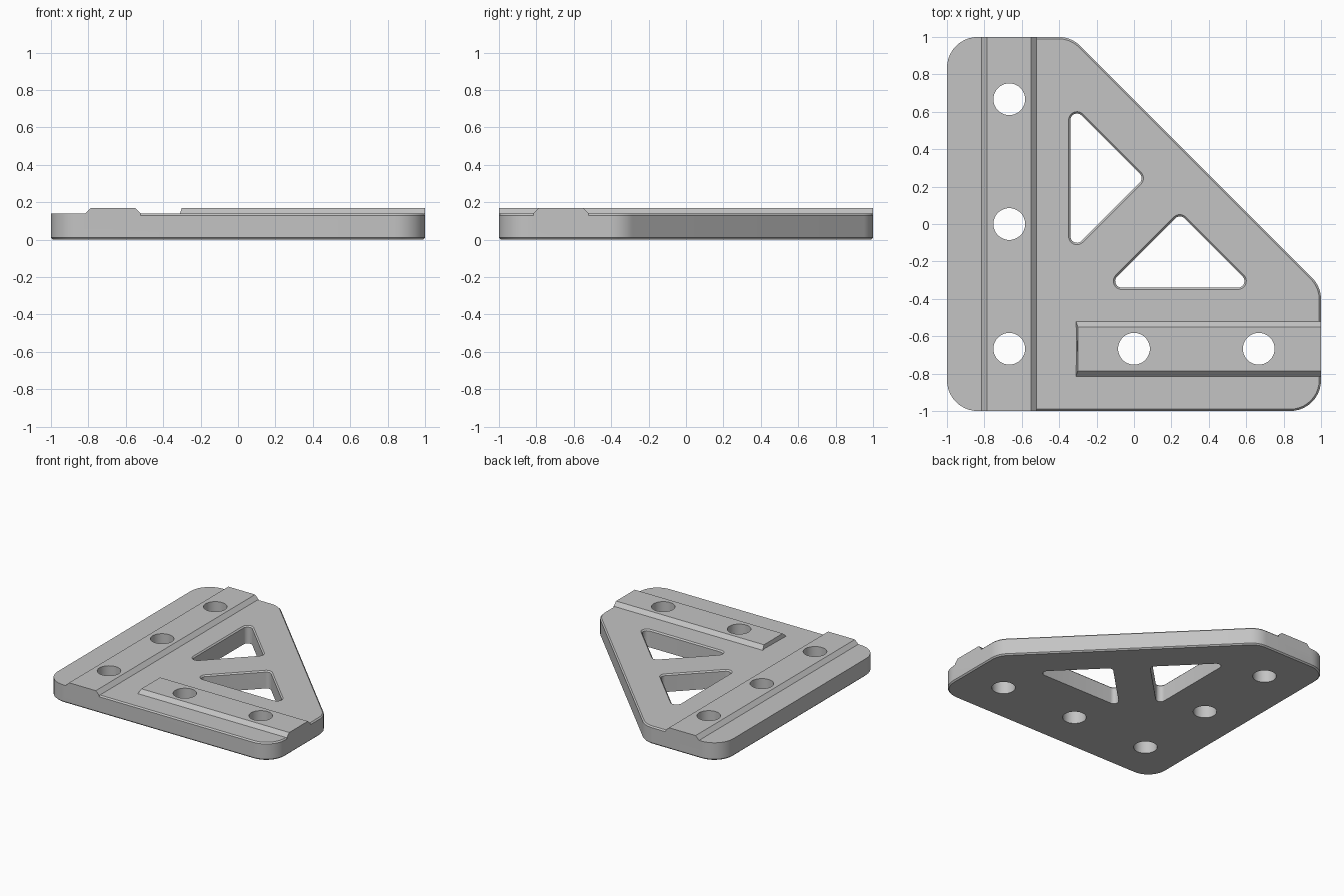
import bpy, bmesh
from math import pi, tan, cos, sin
from mathutils import Vector

if "Cube" in bpy.data.objects:
    bpy.data.objects.remove(bpy.data.objects["Cube"])

grey = bpy.data.materials.new("light grey")
grey.use_nodes = True
colour = (0.55, 0.55, 0.55, 1)
grey.diffuse_color = colour
grey.node_tree.nodes["Principled BSDF"].inputs["Base Color"].default_value = colour

TOP, RIDGE_TOP, EDGE = 0.14, 0.17, 0.01
CORNER = 0.165


def rounded(corners, radii, grow=0, steps=10):
    """Counter-clockwise outline with rounded corners, offset outward by grow."""
    points = []
    for i, (corner, r) in enumerate(zip(corners, radii)):
        c = Vector(corner)
        into = (c - Vector(corners[i - 1])).normalized()
        out = (Vector(corners[(i + 1) % len(corners)]) - c).normalized()
        turn = into.angle(out)
        normal = Vector((into.y, -into.x))
        centre = c - into * r * tan(turn / 2) - normal * r
        for k in range(steps + 1):
            a = turn * k / steps
            points.append(centre + (normal * cos(a) + into * sin(a)) * (r + grow))
    return points


def loft(name, loops):
    """Closed solid through matching loops of 3D points."""
    bm = bmesh.new()
    rings = [[bm.verts.new(p) for p in loop] for loop in loops]
    for a, b in zip(rings, rings[1:]):
        for i in range(len(a)):
            bm.faces.new((a[i - 1], a[i], b[i], b[i - 1]))
    bm.faces.new(rings[0])
    bm.faces.new(rings[-1])
    bmesh.ops.recalc_face_normals(bm, faces=bm.faces)
    mesh = bpy.data.meshes.new(name)
    bm.to_mesh(mesh)
    bm.free()
    mesh.materials.append(grey)
    obj = bpy.data.objects.new(name, mesh)
    bpy.context.collection.objects.link(obj)
    return obj


def slab(name, corners, radii, layers):
    return loft(name, [[(p.x, p.y, z) for p in rounded(corners, radii, grow)]
                       for z, grow in layers])


def ridge(name, start, taper, swap):
    """Raised strip with sloped flanks, running along y (or x when swapped)."""
    half = [(-0.815, 0.1), (-0.815, TOP), (-0.785, RIDGE_TOP),
            (-0.55, RIDGE_TOP), (-0.52, TOP), (-0.52, 0.1)]
    loops = []
    for end in (start, 1):
        loop = []
        for across, z in half:
            along = end + (taper if end == start and z == RIDGE_TOP else 0)
            loop.append((along, across, z) if swap else (across, along, z))
        loops.append(loop)
    return loft(name, loops)


def combine(target, tool, operation):
    mod = target.modifiers.new(operation, 'BOOLEAN')
    mod.operation, mod.solver, mod.object = operation, 'EXACT', tool
    tool.hide_render = True
    bpy.context.view_layer.objects.active = target
    bpy.ops.object.modifier_apply(modifier=mod.name)
    bpy.data.objects.remove(tool)


# Main plate with chamfered rims
outline = [(-1, -1), (1, -1), (1, -0.335), (-0.335, 1), (-1, 1)]
plate = slab("bracket_plate", outline, [CORNER] * 5,
             [(0, -EDGE), (EDGE, 0), (TOP - EDGE, 0), (TOP, -EDGE)])

# Left border with a square upper edge
border = slab("left_border", [(-1, -1), (-0.53, -1), (-0.53, 1), (-1, 1)],
              [CORNER, 0.004, 0.004, CORNER], [(0.1, 0), (TOP, 0)])
combine(plate, border, 'UNION')

# Long and short raised strips
combine(plate, ridge("long_ridge", -1, 0, False), 'UNION')
combine(plate, ridge("short_ridge", -0.31, 0.01, True), 'UNION')

# Triangular windows, mirrored about the diagonal rib
window = [(-0.34, -0.15), (0.055, 0.245), (-0.34, 0.64)]
flipped = [(y, x) for x, y in reversed(window)]
for corners in (window, flipped):
    cutter = slab("window_cutter", corners, [0.035] * 3,
                  [(-0.1, 0), (TOP - EDGE, 0), (TOP + EDGE, 2 * EDGE)])
    combine(plate, cutter, 'DIFFERENCE')

# Screw holes through the raised strips
S = 0.667
for x, y in ((-S, -S), (-S, 0), (-S, S), (0, -S), (S, -S)):
    circle = [(x + 0.085 * cos(k * pi / 24), y + 0.085 * sin(k * pi / 24))
              for k in range(48)]
    cutter = loft("hole_cutter", [[(*p, z) for p in circle] for z in (-0.1, 0.3)])
    combine(plate, cutter, 'DIFFERENCE')

# Smooth curved walls, crisp edges
bpy.ops.object.select_all(action='DESELECT')
plate.select_set(True)
bpy.context.view_layer.objects.active = plate
bpy.ops.object.shade_smooth_by_angle(angle=pi / 9)
